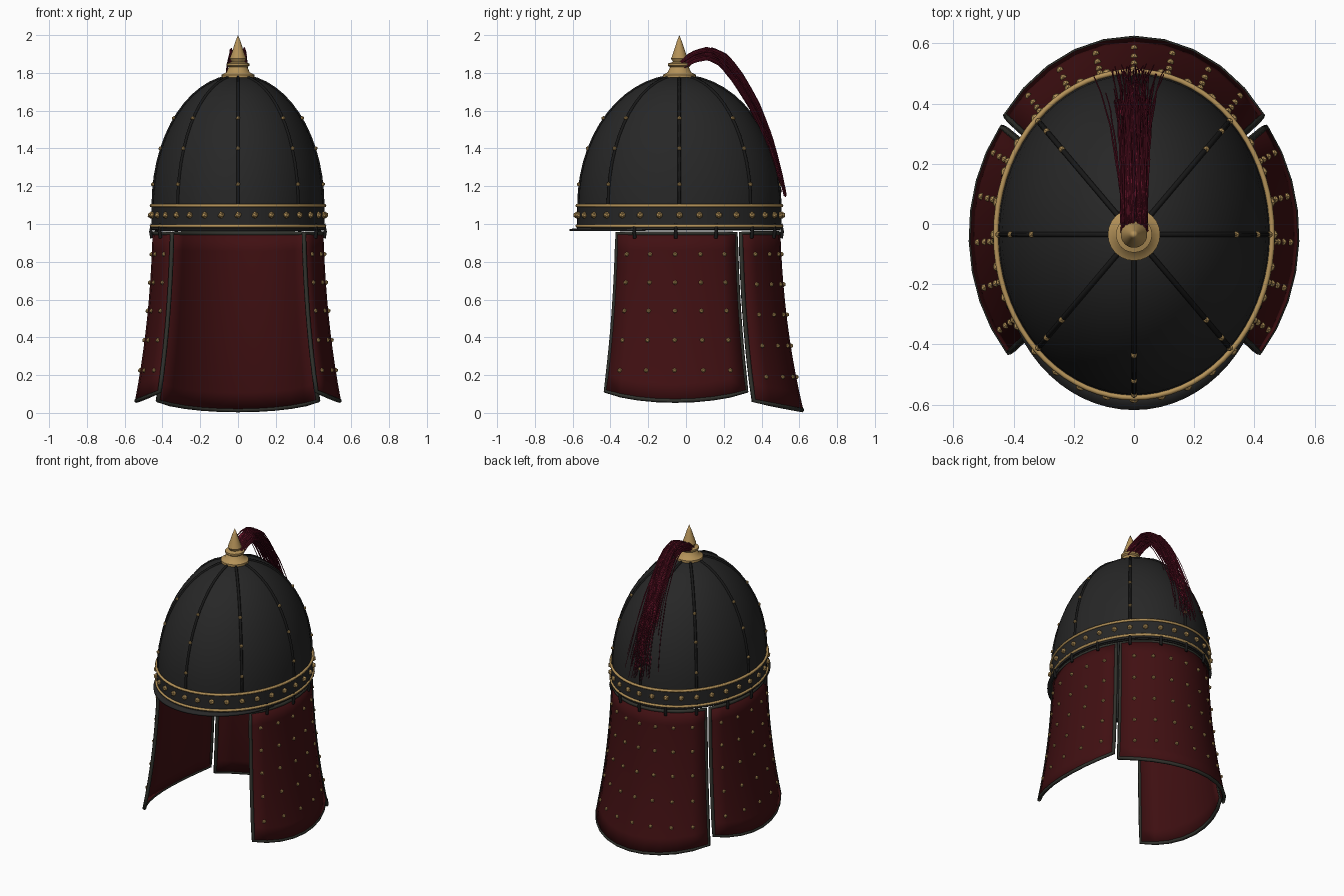
import bpy, bmesh, random
from math import sin, cos, radians, sqrt, pi
from mathutils import Vector, Matrix

random.seed(4)
cube = bpy.data.objects.get("Cube")
if cube:
    bpy.data.objects.remove(cube)

RX, RY, CY = 0.45, 0.533, -0.035      # helmet plan ellipse
SPRING, RISE = 1.1, 0.685             # where the dome starts to curve, and its height


def material(name, r, g, b, rough=0.6):
    m = bpy.data.materials.new(name)
    m.use_nodes = True
    m.diffuse_color = (r, g, b, 1)
    node = m.node_tree.nodes["Principled BSDF"]
    node.inputs["Base Color"].default_value = (r, g, b, 1)
    node.inputs["Roughness"].default_value = rough
    return m


STEEL = material("black_steel", 0.02, 0.02, 0.02)
RIB = material("rib_black", 0.009, 0.009, 0.009)
BRASS = material("brass", 0.46, 0.29, 0.1)
CLOTH = material("dark_red_cloth", 0.052, 0.005, 0.006)
EDGE = material("grey_edging", 0.03, 0.031, 0.025)
HAIR = material("crimson_hair", 0.13, 0.007, 0.022)


def ring(deg, scale, z, out=0.0):
    """Point on the helmet ellipse, scaled and pushed outwards."""
    a = radians(deg)
    return Vector(((RX * scale + out) * cos(a), CY + (RY * scale + out) * sin(a), z))


def dome_scale(z):
    return sqrt(max(0, 1 - (max(0, z - SPRING) / RISE) ** 2))


def finish(name, bm, mat, smooth=True):
    bmesh.ops.recalc_face_normals(bm, faces=bm.faces)
    mesh = bpy.data.meshes.new(name)
    bm.to_mesh(mesh)
    bm.free()
    mesh.materials.append(mat)
    ob = bpy.data.objects.new(name, mesh)
    bpy.context.collection.objects.link(ob)
    if smooth:
        bpy.ops.object.select_all(action='DESELECT')
        ob.select_set(True)
        bpy.context.view_layer.objects.active = ob
        bpy.ops.object.shade_smooth_by_angle(angle=radians(40))
    return ob


def sheet(name, rows, mat, closed=False):
    """Skin a grid of points."""
    bm = bmesh.new()
    grid = [[bm.verts.new(p) for p in row] for row in rows]
    for lo, hi in zip(grid, grid[1:]):
        n = len(lo)
        for i in range(n if closed else n - 1):
            j = (i + 1) % n
            bm.faces.new((lo[i], lo[j], hi[j], hi[i]))
    bmesh.ops.remove_doubles(bm, verts=bm.verts, dist=1e-5)
    return finish(name, bm, mat)


def thicken(ob, depth, offset=-1):
    mod = ob.modifiers.new("thickness", 'SOLIDIFY')
    mod.thickness, mod.offset = depth, offset


def tubes(name, paths, radius, mat, closed=False, sides=1, taper=False):
    cu = bpy.data.curves.new(name, 'CURVE')
    cu.dimensions = '3D'
    cu.bevel_depth, cu.bevel_resolution = radius, sides
    cu.use_fill_caps = not closed
    for pts in paths:
        sp = cu.splines.new('POLY')
        sp.points.add(len(pts) - 1)
        sp.use_cyclic_u = closed
        for i, (q, p) in enumerate(zip(sp.points, pts)):
            q.co = (*p, 1)
            q.radius = 1 - 0.6 * i / len(pts) if taper else 1
    cu.materials.append(mat)
    ob = bpy.data.objects.new(name, cu)
    bpy.context.collection.objects.link(ob)


def studs(name, points, radius):
    bm = bmesh.new()
    for p in points:
        bmesh.ops.create_icosphere(bm, subdivisions=1, radius=radius,
                                   matrix=Matrix.Translation(p))
    finish(name, bm, BRASS, smooth=False)


# Helmet shell
turn = [i * 5 for i in range(72)]
heights = [0.965, SPRING] + [SPRING + RISE * sin(pi / 2 * k / 14) for k in range(1, 15)]
shell = sheet("helmet_shell", [[ring(a, dome_scale(z), z) for a in turn] for z in heights],
              STEEL, closed=True)
thicken(shell, 0.015)

# Ribs and their studs
rib_z = heights[1:-1]
tubes("dome_ribs", [[ring(k * 45, dome_scale(z), z) for z in rib_z] for k in range(8)],
      0.009, RIB)
studs("rib_studs", [ring(k * 45, dome_scale(z), z, 0.006)
                    for k in range(8) for z in (1.21, 1.4, 1.56)], 0.012)

# Brow band with brass trims and studs
band_profile = [(0.97, 0), (0.97, 0.008), (1.098, 0.008), (1.098, 0)]
sheet("brow_band", [[ring(a, 1, z, o) for a in turn] for z, o in band_profile], STEEL, closed=True)
for name, z in (("upper_trim", 1.097), ("lower_trim", 0.99)):
    tubes(name, [[ring(a, 1, z, 0.009) for a in turn]], 0.009, BRASS, closed=True)
studs("band_studs", [ring(k * 11.25, 1, 1.047, 0.011) for k in range(32)], 0.019)

# Flat crescent peak over the brow
peak_angles = [-160 + i * 5 for i in range(29)]
inner = [ring(a, 0.97, 0.972) for a in peak_angles]
outer = []
for a in peak_angles:
    reach = max(0, sin(radians(-a))) - sin(radians(20))
    outer.append(ring(a, 1, 0.968, 0.005 + 0.068 * reach))
thicken(sheet("front_peak", [inner, outer], STEEL), 0.012, 0)

# Brass finial
finial = [(0, 1.775), (0.087, 1.775), (0.087, 1.79), (0.062, 1.803), (0.05, 1.83),
          (0.06, 1.838), (0.06, 1.85), (0.034, 1.858), (0.044, 1.875), (0.03, 1.915),
          (0.014, 1.965), (0, 2.0)]
sheet("finial", [[Vector((r * cos(radians(a)), CY + r * sin(radians(a)), z))
                  for a in range(0, 360, 15)] for r, z in finial], BRASS, closed=True)


# Neck and cheek flaps
TOP = 0.95


def flare(z):
    t = 1 - z / TOP
    return 0.99 + 0.07 * t + 0.165 * t ** 2.2


def flap(name, a0, a1, base, sag, columns, stud_angles, stud_rows):
    def point(u, v, out=0.0):
        low = base + sag * (2 * u - 1) ** 2
        z = TOP + (low - TOP) * v
        return ring(a0 + (a1 - a0) * u, flare(z), z, out)

    us = [i / columns for i in range(columns + 1)]
    vs = [j / 10 for j in range(11)]
    cloth = sheet(name, [[point(u, v) for u in us] for v in vs], CLOTH)
    thicken(cloth, 0.014, 0)
    border = ([point(u, 0) for u in us] + [point(1, v) for v in vs[1:]]
              + [point(u, 1) for u in us[-2::-1]] + [point(0, v) for v in vs[-2:0:-1]])
    tubes(name + "_edging", [border], 0.012, EDGE, closed=True)
    studs(name + "_studs", [ring(a, flare(z), z, 0.008)
                            for a in stud_angles for z in stud_rows], 0.013)


side_rows = (0.84, 0.69, 0.54, 0.385, 0.225)
side_cols = [-31 + 14.3 * i for i in range(5)]
flap("left_flap", -38.5, 34.5, 0.065, 0.05, 8, side_cols, side_rows)
flap("right_flap", 218.5, 145.5, 0.065, 0.05, 8, [180 - a for a in side_cols], side_rows)
flap("rear_flap", 38, 142, 0.015, 0.05, 10, [48 + 14 * i for i in range(7)],
     (0.84, 0.68, 0.52, 0.355, 0.19))

# Short straps that hang the flaps from the band
strap_angles = [-26, -2, 21, 45, 68, 90, 112, 135, 159, 182, 206]
tubes("hanging_straps", [[ring(a, 1, 1.0, 0.004), ring(a, 1, 0.96, 0.012),
                          ring(a, 1, 0.925, 0.006)] for a in strap_angles], 0.01, RIB)

# Horsehair plume
spine = [Vector(p) for p in ((0, -0.02, 1.845), (0, 0.04, 1.885), (0, 0.12, 1.905),
                             (0, 0.2, 1.868), (0, 0.28, 1.765), (0, 0.36, 1.63),
                             (0, 0.43, 1.47), (0, 0.485, 1.3), (0, 0.525, 1.14))]
strands = []
for _ in range(110):
    side, lift = random.uniform(-1, 1), random.uniform(-1, 1)
    spread, end = random.gauss(0, 0.045), random.uniform(0.68, 1)
    path = []
    for i in range(15):
        t = end * i / 14
        k = min(int(t * 8), 7)
        p = spine[k].lerp(spine[k + 1], t * 8 - k)
        along = (spine[k + 1] - spine[k]).normalized()
        normal = Vector((0, -along.z, along.y))
        thick = 0.02 + 0.025 * sin(pi * t)
        path.append(p + normal * lift * thick * (1 - 0.5 * t)
                    + Vector((side * 0.042 + spread * t * t + random.uniform(-1, 1) * 0.002, 0, 0)))
    strands.append(path)
tubes("plume", strands, 0.0042, HAIR, sides=0, taper=True)
